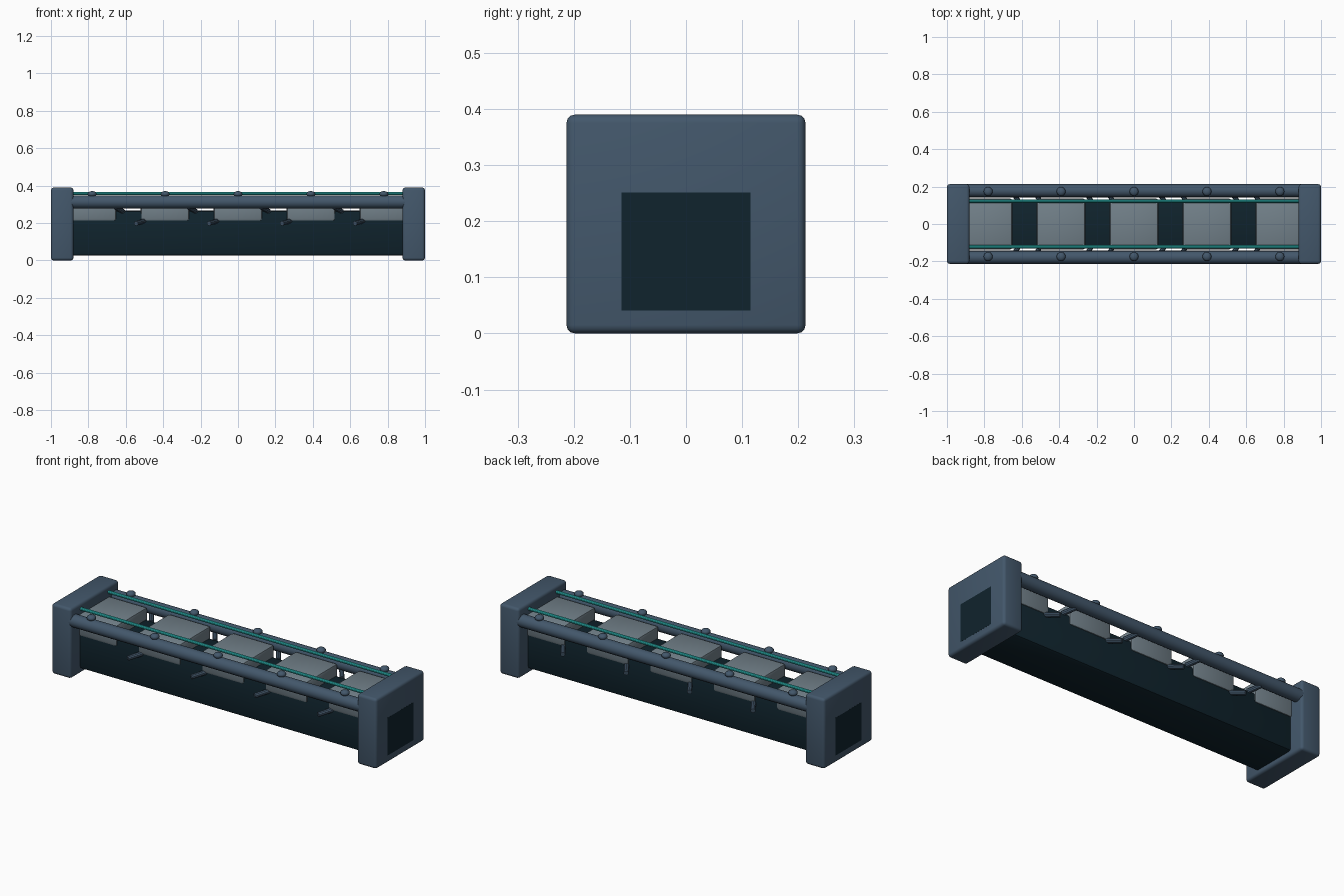
import bpy, bmesh, math
from mathutils import Vector

if "Cube" in bpy.data.objects:
    bpy.data.objects.remove(bpy.data.objects["Cube"])


def material(name, rgb):
    m = bpy.data.materials.new(name)
    m.diffuse_color = (*rgb, 1)
    m.use_nodes = True
    m.node_tree.nodes["Principled BSDF"].inputs["Base Color"].default_value = m.diffuse_color
    return m


SLATE = material("slate_blue", (0.056, 0.096, 0.147))
DARK = material("deep_navy", (0.005, 0.017, 0.026))
GREY = material("panel_grey", (0.17, 0.22, 0.255))
TEAL = material("glow_teal", (0.03, 0.55, 0.53))


def finish(bm, name, mat, angle=35):
    me = bpy.data.meshes.new(name)
    bm.to_mesh(me)
    bm.free()
    ob = bpy.data.objects.new(name, me)
    bpy.context.collection.objects.link(ob)
    me.materials.append(mat)
    bpy.ops.object.select_all(action='DESELECT')
    ob.select_set(True)
    bpy.context.view_layer.objects.active = ob
    bpy.ops.object.shade_smooth_by_angle(angle=math.radians(angle))
    return ob


def box(name, lo, hi, mat, bevel=0.0, segments=2):
    lo, hi = Vector(lo), Vector(hi)
    bm = bmesh.new()
    bmesh.ops.create_cube(bm, size=1)
    for v in bm.verts:
        v.co = (lo + hi) / 2 + v.co * (hi - lo)
    if bevel:
        bmesh.ops.bevel(bm, geom=bm.edges[:], offset=bevel, segments=segments,
                        profile=0.5, affect='EDGES')
    return finish(bm, name, mat)


def rod(name, a, b, radius, mat, sides=12):
    a, b = Vector(a), Vector(b)
    bm = bmesh.new()
    bmesh.ops.create_cone(bm, cap_ends=True, segments=sides, radius1=radius,
                          radius2=radius, depth=(b - a).length)
    turn = (b - a).to_track_quat('Z', 'Y')
    for v in bm.verts:
        v.co = turn @ v.co + (a + b) / 2
    return finish(bm, name, mat)


def knob(name, centre, radius, height, mat):
    bm = bmesh.new()
    bmesh.ops.create_uvsphere(bm, u_segments=16, v_segments=8, radius=1)
    for v in bm.verts:
        v.co = Vector(centre) + Vector((v.co.x * radius, v.co.y * radius, v.co.z * height))
    return finish(bm, name, mat, 60)


# Core trunk and end frames
box("core_trunk", (-0.97, -0.13, 0.026), (0.97, 0.13, 0.266), DARK, 0.015)
for s, side in ((-1, "left"), (1, "right")):
    xs = sorted((s * 0.88, s * 0.9995))
    box(f"end_frame_{side}", (xs[0], -0.213, 0), (xs[1], 0.213, 0.39), SLATE, 0.015, 3)
    xs = sorted((s * 0.995, s * 1.0))
    box(f"end_opening_{side}", (xs[0], -0.115, 0.041), (xs[1], 0.115, 0.251), DARK)

# Cover panels along the top
for i in range(5):
    x = (i - 2) * 0.39
    box(f"cover_panel_{i + 1}", (x - 0.13, -0.137, 0.21), (x + 0.13, 0.137, 0.33), GREY, 0.014)

for s, side in ((-1, "front"), (1, "back")):
    # Side rail and glowing line
    rod(f"side_rail_{side}", (-0.9, s * 0.178, 0.313), (0.9, s * 0.178, 0.313), 0.035, SLATE, 16)
    rod(f"light_line_{side}", (-0.9, s * 0.122, 0.358), (0.9, s * 0.122, 0.358), 0.009, TEAL, 10)
    # Rivets on the rail
    for i in range(5):
        knob(f"rivet_{side}_{i + 1}", ((i - 2) * 0.39, s * 0.174, 0.355), 0.024, 0.016, SLATE)
    # Struts in the gaps between panels
    for i in range(4):
        x = (i - 1.5) * 0.39
        rod(f"lower_strut_{side}_{i + 1}", (x + 0.085, s * 0.12, 0.212),
            (x + 0.04, s * 0.19, 0.198), 0.013, SLATE, 10)
        rod(f"upper_strut_{side}_{i + 1}", (x - 0.03, s * 0.12, 0.262),
            (x - 0.07, s * 0.175, 0.285), 0.013, SLATE, 10)
